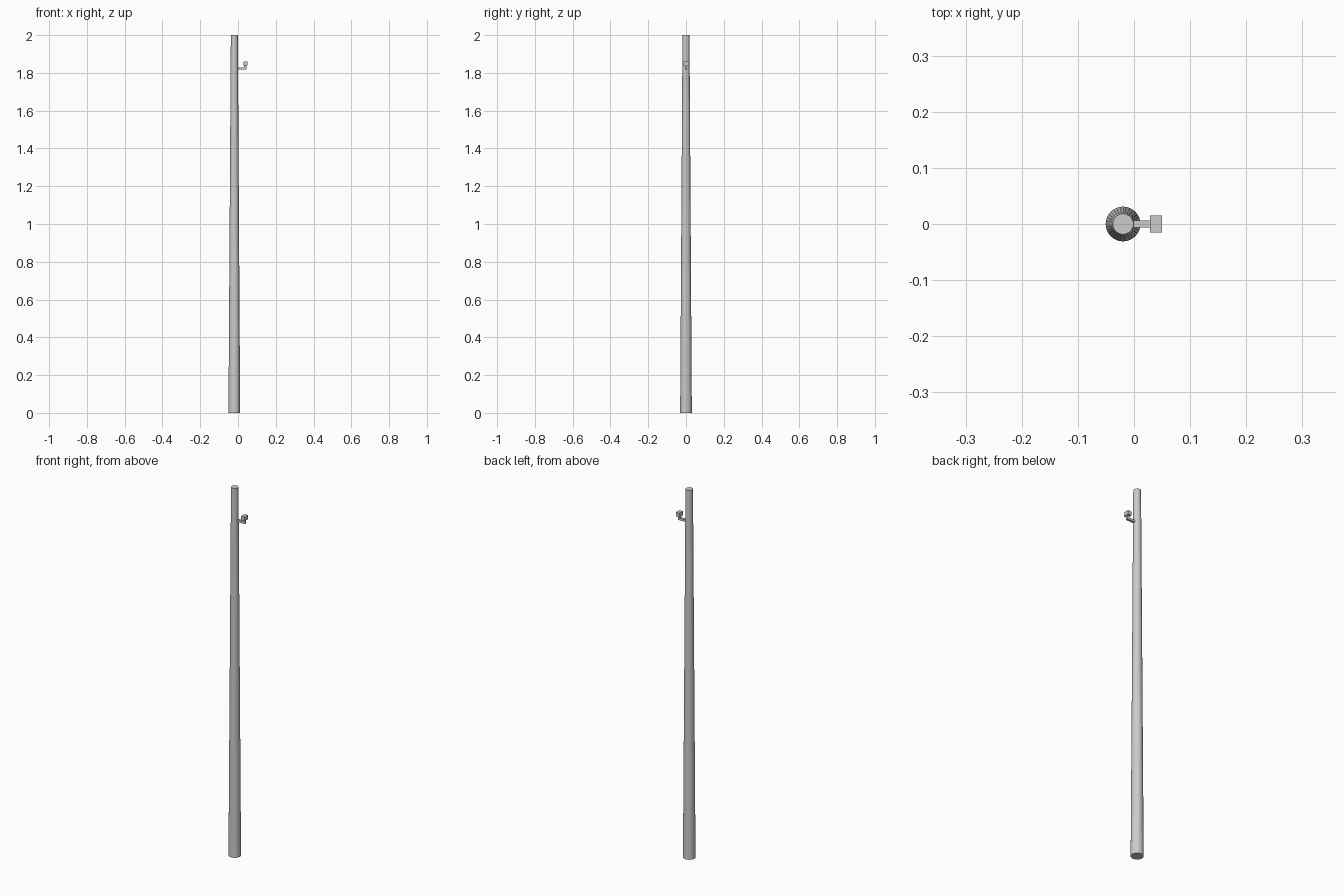
import bpy, bmesh
from mathutils import Matrix, Vector

if "Cube" in bpy.data.objects:
    bpy.data.objects.remove(bpy.data.objects["Cube"])


def finish(name, bm):
    bmesh.ops.recalc_face_normals(bm, faces=bm.faces[:])
    mesh = bpy.data.meshes.new(name)
    bm.to_mesh(mesh)
    bm.free()
    obj = bpy.data.objects.new(name, mesh)
    bpy.context.collection.objects.link(obj)
    return obj


def box(name, lo, hi):
    bm = bmesh.new()
    lo, hi = Vector(lo), Vector(hi)
    size = hi - lo
    bmesh.ops.create_cube(bm, size=1, matrix=Matrix.Translation((lo + hi) / 2)
                          @ Matrix.Diagonal((*size, 1)))
    return finish(name, bm)


# Tapered pole, offset so the whole model is centred
bm = bmesh.new()
bmesh.ops.create_cone(bm, cap_ends=True, segments=32, radius1=0.031, radius2=0.0185,
                      depth=2, matrix=Matrix.Translation((-0.0195, 0, 1)))
finish("pole", bm)

# Horizontal arm and the upright stem at its end
box("bracket_arm", (-0.015, -0.006, 1.817), (0.045, 0.006, 1.829))
box("bracket_stem", (0.033, -0.006, 1.829), (0.045, 0.006, 1.842))

# Block at the tip
box("bracket_head", (0.0285, -0.015, 1.838), (0.05, 0.015, 1.86))
